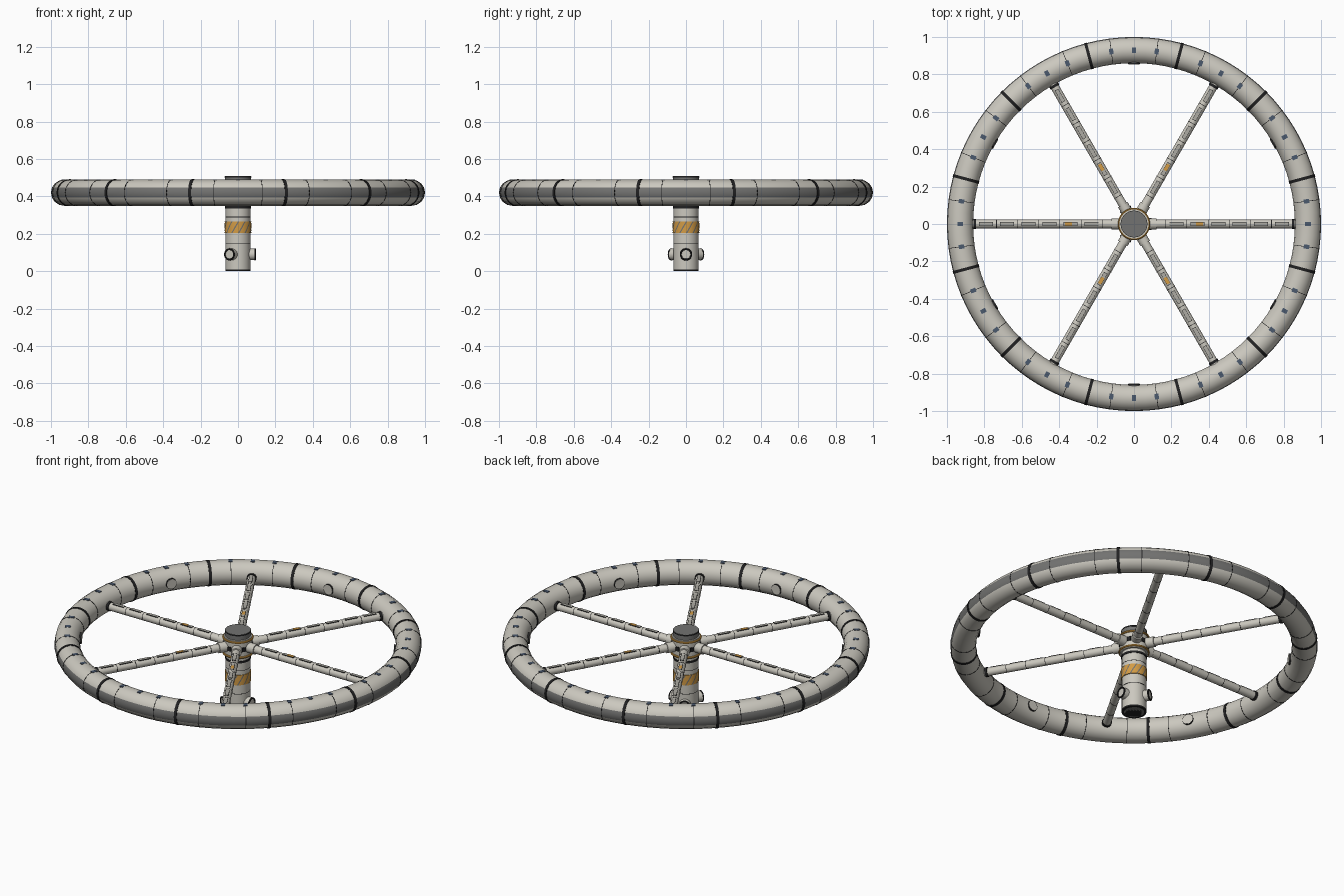
import bpy, bmesh
from math import radians, pi, cos, sin, atan2, hypot
from mathutils import Matrix, Vector

cube = bpy.data.objects.get("Cube")
if cube:
    bpy.data.objects.remove(cube, do_unlink=True)


def material(name, r, g, b):
    m = bpy.data.materials.new(name)
    m.use_nodes = True
    m.diffuse_color = (r, g, b, 1)
    m.node_tree.nodes["Principled BSDF"].inputs["Base Color"].default_value = (r, g, b, 1)
    return m


HULL = material("hull_white", 0.6, 0.58, 0.52)
PANEL = material("panel_grey", 0.42, 0.41, 0.37)
BELT = material("dark_grey", 0.17, 0.17, 0.165)
BLACK = material("black_trim", 0.015, 0.015, 0.016)
GLASS = material("window_blue", 0.07, 0.10, 0.155)
ORANGE = material("warning_orange", 0.65, 0.33, 0.06)

R, T, Z = 0.93, 0.07, 0.42          # ring radius, tube radius, ring height


def finish(name, bm, mats, smooth=True):
    me = bpy.data.meshes.new(name)
    bm.to_mesh(me)
    bm.free()
    for m in mats:
        me.materials.append(m)
    ob = bpy.data.objects.new(name, me)
    bpy.context.collection.objects.link(ob)
    if smooth:
        bpy.ops.object.select_all(action='DESELECT')
        ob.select_set(True)
        bpy.context.view_layer.objects.active = ob
        bpy.ops.object.shade_smooth_by_angle(angle=radians(35))
    return ob


def polar(deg, r, z, tilt=None):
    """Frame at an angle about the z axis: local x points outward."""
    m = Matrix.Rotation(radians(deg), 4, 'Z') @ Matrix.Translation((r, 0, z))
    return m @ Matrix.Rotation(pi / 2, 4, tilt) if tilt else m


def cylinders(name, mat, r, depth, frames, sides=32, r2=None):
    bm = bmesh.new()
    for f in frames:
        bmesh.ops.create_cone(bm, cap_ends=True, segments=sides, radius1=r,
                              radius2=r if r2 is None else r2, depth=depth, matrix=f)
    return finish(name, bm, [mat])


def boxes(name, mat, size, frames):
    bm = bmesh.new()
    for f in frames:
        bmesh.ops.create_cube(bm, size=1, matrix=f @ Matrix.Diagonal((*size, 1)))
    return finish(name, bm, [mat], False)


def hoops(name, mat, major, minor, frames, sides=32, tube=8):
    bm = bmesh.new()
    for f in frames:
        grid = [[bm.verts.new(f @ Vector((
            (major + minor * cos(2 * pi * j / tube)) * cos(2 * pi * i / sides),
            (major + minor * cos(2 * pi * j / tube)) * sin(2 * pi * i / sides),
            minor * sin(2 * pi * j / tube)))) for j in range(tube)] for i in range(sides)]
        for i in range(sides):
            for j in range(tube):
                a, b = grid[i], grid[(i + 1) % sides]
                k = (j + 1) % tube
                bm.faces.new((a[j], b[j], b[k], a[k]))
    return finish(name, bm, [mat])


# Habitat ring, with a dark belt around its outer side
ring = hoops("habitat_ring", HULL, R, T, [Matrix.Translation((0, 0, Z))], 96, 16)
ring.data.materials.append(BELT)
for p in ring.data.polygons:
    c = p.center
    if abs(atan2(c.z - Z, hypot(c.x, c.y) - R)) < radians(22):
        p.material_index = 1

# Ring joints, seams, roof windows and inner hatches
cylinders("ring_joint_bands", BLACK, T + 0.002, 0.016,
          [polar(15 + 30 * i, R, Z, 'X') for i in range(12)])
cylinders("ring_seams", BLACK, T + 0.0006, 0.003,
          [polar(7.5 + 15 * i, R, Z, 'X') for i in range(24)])
boxes("roof_windows", GLASS, (0.03, 0.022, 0.008),
      [polar(7.5 * i, R, Z + T - 0.003) for i in range(48) if i % 4 != 2])
hatches = [polar(30 + 60 * i, R - T, Z, 'Y') for i in range(6)]
cylinders("inner_hatch_rims", BLACK, 0.031, 0.009, hatches)
cylinders("inner_hatches", HULL, 0.029, 0.012, hatches)

# Spokes with collars, seams and roof plates
turns = [60 * i for i in range(6)]
cylinders("spokes", HULL, 0.023, 0.82, [polar(a, 0.46, Z, 'Y') for a in turns], 16)
cylinders("spoke_outer_collars", BLACK, 0.027, 0.014, [polar(a, 0.852, Z, 'Y') for a in turns])
cylinders("spoke_inner_collars", HULL, 0.029, 0.05, [polar(a, 0.095, Z, 'Y') for a in turns])
steps = [0.17 + 0.113 * i for i in range(6)]
cylinders("spoke_seams", BLACK, 0.0237, 0.003,
          [polar(a, r, Z, 'Y') for a in turns for r in steps], 16)
plates = [(a, r + 0.056) for a in turns for r in steps]
boxes("spoke_plate_edges", BLACK, (0.075, 0.021, 0.006),
      [polar(a, r, Z + 0.0205) for a, r in plates])
boxes("spoke_plates", PANEL, (0.07, 0.017, 0.008),
      [polar(a, r, Z + 0.0205) for a, r in plates])
boxes("spoke_markers", ORANGE, (0.038, 0.018, 0.009),
      [polar(a, 0.35, Z + 0.021) for a in turns])


# Central column and hub
def at(z):
    return [Matrix.Translation((0, 0, z))]


cylinders("column", HULL, 0.067, 0.48, at(0.245), 32)
cylinders("column_foot_rim", BLACK, 0.068, 0.01, at(0.005))
cylinders("column_foot_opening", BELT, 0.056, 0.004, at(0.002))
cylinders("column_neck_band", BLACK, 0.07, 0.012, at(0.342))
cylinders("column_seams", BLACK, 0.0675, 0.003, at(0.15) + at(0.29))
cylinders("hub_drum", HULL, 0.078, 0.11, at(Z))
hoops("hub_orange_rings", ORANGE, 0.08, 0.006, at(Z - 0.045) + at(Z + 0.045), 48)
boxes("hub_windows", BLACK, (0.008, 0.022, 0.025), [polar(30 + a, 0.078, Z) for a in turns])
cylinders("hub_cap", BELT, 0.07, 0.036, at(0.49))
cylinders("hub_cap_rim", BLACK, 0.0715, 0.006, at(0.503))

# Slanted warning stripes wrapped around the column
bm = bmesh.new()
count, lean, bottom, top, rows = 60, 0.5, 0.205, 0.265, 4
wrap = [[bm.verts.new((0.071 * cos(a), 0.071 * sin(a), bottom + (top - bottom) * j / rows))
         for j in range(rows + 1)
         for a in [2 * pi * i / count + lean * j / rows]] for i in range(count)]
for i in range(count):
    n = wrap[(i + 1) % count]
    for j in range(rows):
        f = bm.faces.new((wrap[i][j], n[j], n[j + 1], wrap[i][j + 1]))
        f.material_index = 1 if i % 5 == 0 else 0
for j in (0, rows):
    bm.faces.new([w[j] for w in wrap])
bmesh.ops.recalc_face_normals(bm, faces=bm.faces)
finish("warning_band", bm, [ORANGE, BELT])

# Three docking ports near the foot
ports = [0, 120, 240]
cylinders("docking_ports", HULL, 0.031, 0.05, [polar(a, 0.067, 0.09, 'Y') for a in ports])
hoops("docking_port_rims", BLACK, 0.028, 0.005, [polar(a, 0.091, 0.09, 'Y') for a in ports])
